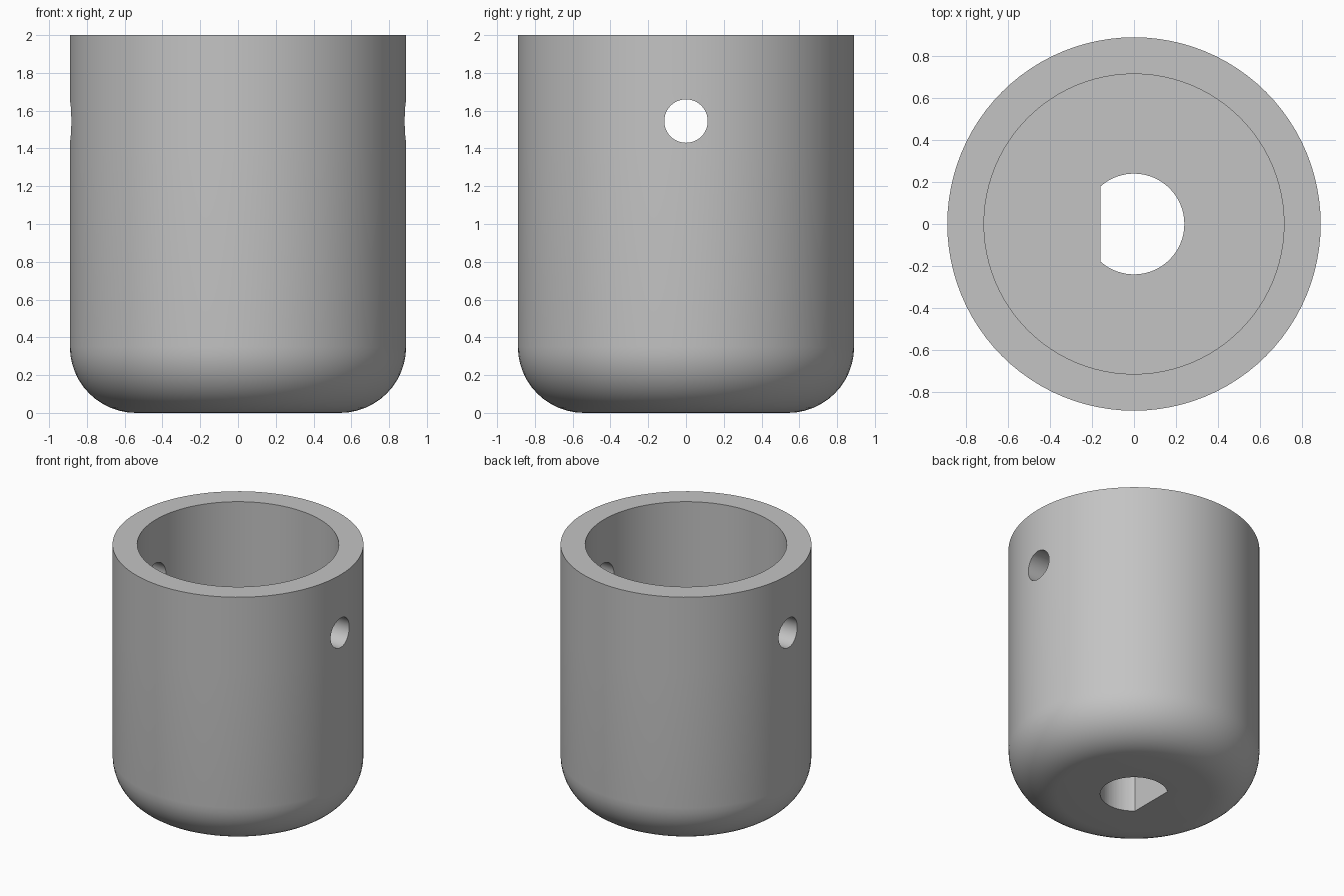
import bpy, bmesh, math
from mathutils import Matrix

if "Cube" in bpy.data.objects:
    bpy.data.objects.remove(bpy.data.objects["Cube"])

R_OUT, R_IN, HEIGHT = 0.89, 0.715, 2.0
FILLET, FLOOR = 0.35, 0.5
SHAFT_R, FLAT_X = 0.24, -0.16
PIN_R, PIN_Z = 0.115, 1.545
SEGMENTS = 96


def make_object(name, bm):
    bmesh.ops.recalc_face_normals(bm, faces=bm.faces)
    mesh = bpy.data.meshes.new(name)
    bm.to_mesh(mesh)
    bm.free()
    obj = bpy.data.objects.new(name, mesh)
    bpy.context.collection.objects.link(obj)
    return obj


# Cup body: lathed profile with a rounded lower edge
profile = [(0, 0)]
for i in range(13):
    a = math.radians(-90 + 90 * i / 12)
    profile.append((R_OUT - FILLET + FILLET * math.cos(a), FILLET + FILLET * math.sin(a)))
profile += [(R_OUT, 1.4), (R_OUT, 1.69), (R_OUT, HEIGHT),
            (R_IN, HEIGHT), (R_IN, 1.69), (R_IN, 1.4), (R_IN, FLOOR), (0, FLOOR)]
bm = bmesh.new()
verts = [bm.verts.new((r, 0, z)) for r, z in profile]
edges = [bm.edges.new(pair) for pair in zip(verts, verts[1:])]
bmesh.ops.spin(bm, geom=verts + edges, cent=(0, 0, 0), axis=(0, 0, 1),
               angle=math.tau, steps=SEGMENTS, use_duplicate=False)
bmesh.ops.remove_doubles(bm, verts=bm.verts, dist=1e-4)
cup = make_object("cup_body", bm)

# D-shaped shaft hole cutter
bm = bmesh.new()
limit = math.acos(FLAT_X / SHAFT_R)
outline = [bm.verts.new((SHAFT_R * math.cos(a), SHAFT_R * math.sin(a), -0.2))
           for a in (-limit + 2 * limit * i / 48 for i in range(49))]
face = bm.faces.new(outline)
top = bmesh.ops.extrude_face_region(bm, geom=[face])["geom"]
bmesh.ops.translate(bm, vec=(0, 0, FLOOR + 0.4),
                    verts=[v for v in top if isinstance(v, bmesh.types.BMVert)])
shaft_cutter = make_object("shaft_hole_cutter", bm)

# Cross pin hole cutter, through both side walls
bm = bmesh.new()
bmesh.ops.create_cone(bm, cap_ends=True, segments=48, radius1=PIN_R, radius2=PIN_R, depth=2.4,
                      matrix=Matrix.Translation((0, 0, PIN_Z)) @ Matrix.Rotation(math.pi / 2, 4, 'Y'))
pin_cutter = make_object("pin_hole_cutter", bm)

# Cut the holes
bpy.context.view_layer.objects.active = cup
cup.select_set(True)
for cutter in (shaft_cutter, pin_cutter):
    cutter.hide_render = True
    mod = cup.modifiers.new("cut", 'BOOLEAN')
    mod.operation, mod.solver, mod.object = 'DIFFERENCE', 'EXACT', cutter
    bpy.ops.object.modifier_apply(modifier=mod.name)
    bpy.data.objects.remove(cutter)

# Plain grey material and smooth shading
grey = bpy.data.materials.new("light grey")
grey.diffuse_color = (0.55, 0.55, 0.55, 1)
grey.use_nodes = True
grey.node_tree.nodes["Principled BSDF"].inputs["Base Color"].default_value = grey.diffuse_color
cup.data.materials.clear()
cup.data.materials.append(grey)
for p in cup.data.polygons:
    p.material_index = 0
bpy.ops.object.shade_smooth_by_angle(angle=math.radians(30))
